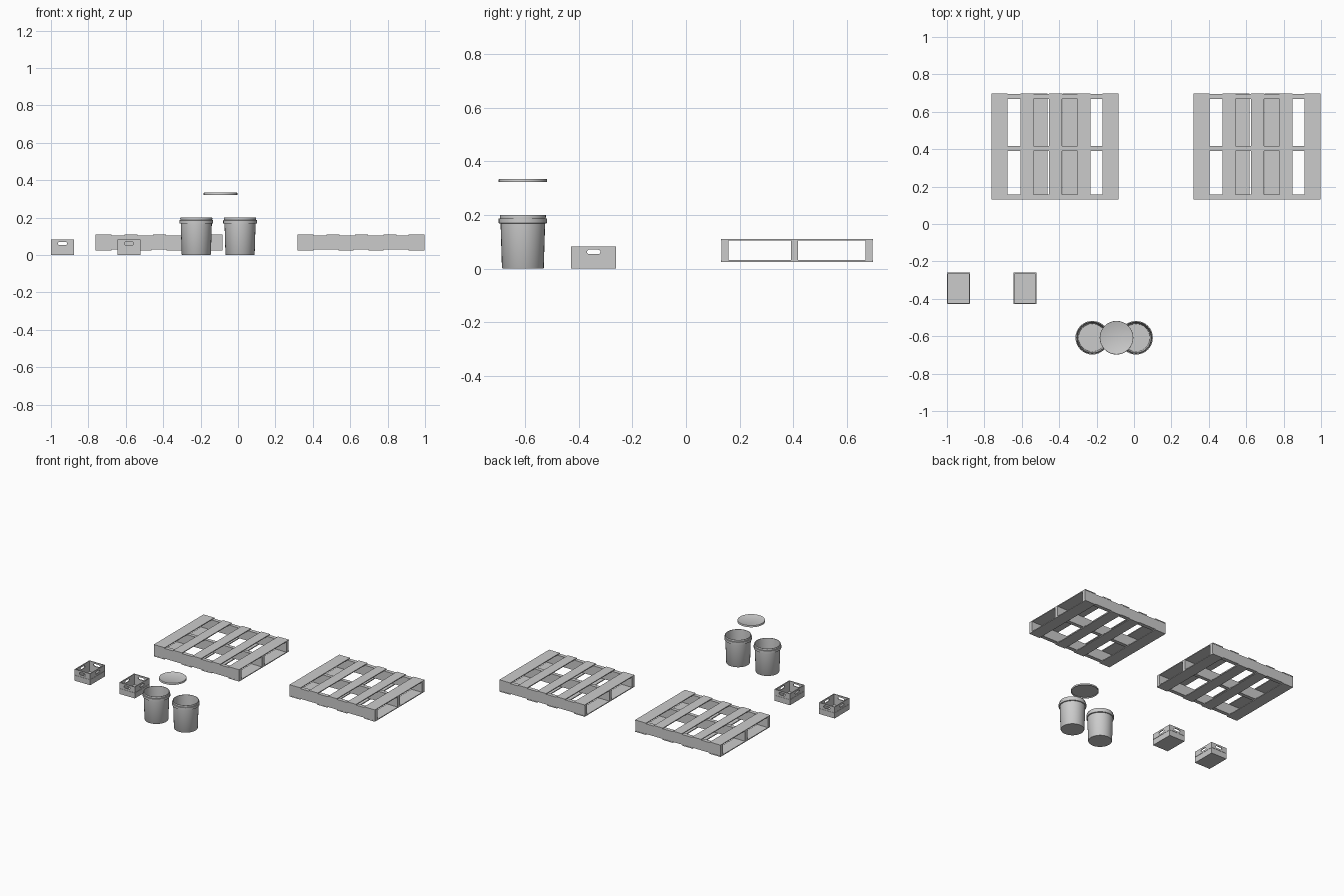
import bpy, bmesh, math
from mathutils import Matrix, Vector

if "Cube" in bpy.data.objects:
    bpy.data.objects.remove(bpy.data.objects["Cube"])


def finish(bm, name, smooth=False):
    bmesh.ops.recalc_face_normals(bm, faces=bm.faces)
    me = bpy.data.meshes.new(name)
    bm.to_mesh(me)
    bm.free()
    ob = bpy.data.objects.new(name, me)
    bpy.context.collection.objects.link(ob)
    if smooth:
        bpy.ops.object.select_all(action='DESELECT')
        ob.select_set(True)
        bpy.context.view_layer.objects.active = ob
        bpy.ops.object.shade_smooth_by_angle(angle=math.radians(35))
    return ob


def add_box(bm, x0, x1, y0, y1, z0, z1):
    m = Matrix.Translation(((x0 + x1) / 2, (y0 + y1) / 2, (z0 + z1) / 2))
    m = m @ Matrix.Diagonal((x1 - x0, y1 - y0, z1 - z0, 1))
    bmesh.ops.create_cube(bm, size=1, matrix=m)


def lathe(name, profile, x, y, sides=32):
    bm = bmesh.new()
    vs = [bm.verts.new((r, 0, z)) for r, z in profile]
    es = [bm.edges.new(p) for p in zip(vs, vs[1:])]
    bmesh.ops.spin(bm, geom=vs + es, cent=(0, 0, 0), axis=(0, 0, 1),
                   angle=math.tau, steps=sides)
    bmesh.ops.remove_doubles(bm, verts=bm.verts, dist=1e-5)
    bmesh.ops.translate(bm, verts=bm.verts, vec=(x, y, 0))
    return finish(bm, name, True)


def cut(ob, cutter):
    cutter.hide_render = True
    mod = ob.modifiers.new("cut", 'BOOLEAN')
    mod.operation, mod.solver, mod.object = 'DIFFERENCE', 'EXACT', cutter
    bpy.context.view_layer.objects.active = ob
    bpy.ops.object.modifier_apply(modifier=mod.name)
    bpy.data.objects.remove(cutter)


# Pallets: stringers along x, deck boards along y
TOP = [(0, .086), (.155, .225), (.307, .377), (.459, .529), (.593, .679)]
BOTTOM = [(0, .086), (.22, .30), (.379, .459), (.593, .679)]
STRINGERS = [(.132, .159), (.391, .417), (.668, .695)]


def pallet(name, x):
    bm = bmesh.new()
    for y0, y1 in STRINGERS:
        add_box(bm, x, x + .679, y0, y1, .031, .104)
    finish(bm, name + "_stringers")
    for part, boards, z in (("top", TOP, .104), ("bottom", BOTTOM, .025)):
        bm = bmesh.new()
        for a, b in boards:
            add_box(bm, x + a, x + b, .131, .697, z, z + .006)
        finish(bm, f"{name}_{part}_boards")


pallet("left_pallet", -.762)
pallet("right_pallet", .318)

# Open buckets with a collar below the lip
BUCKET = [(0, 0), (.076, 0), (.078, .003), (.083, .168), (.090, .169),
          (.090, .186), (.085, .187), (.086, .198), (.085, .2), (.082, .2),
          (.080, .168), (.074, .006), (0, .006)]
lathe("left_bucket", BUCKET, -.223, -.608)
lathe("right_bucket", BUCKET, .011, -.608)

# Floating lid, hollow underneath
LID = [(0, .333), (.083, .333), (.085, .334), (.089, .334), (.090, .332),
       (.090, .322), (.087, .322), (.086, .329), (0, .329)]
lathe("bucket_lid", LID, -.0935, -.608)


# Crates with grip slots in all four walls
def slot(length, height, depth, axis, centre):
    bm = bmesh.new()
    r, ring = height / 2, []
    for i in range(16):
        a = -math.pi / 2 + math.pi * (i % 8) / 7
        s = 1 if i < 8 else -1
        u, w = s * (length / 2 - r + r * math.cos(a)), s * r * math.sin(a)
        ring.append(bm.verts.new((u, -depth / 2, w)))
    f = bm.faces.new(ring)
    ext = bmesh.ops.extrude_face_region(bm, geom=[f])
    top = [v for v in ext['geom'] if isinstance(v, bmesh.types.BMVert)]
    bmesh.ops.translate(bm, verts=top, vec=(0, depth, 0))
    if axis == 'X':
        bmesh.ops.rotate(bm, verts=bm.verts, matrix=Matrix.Rotation(math.pi / 2, 3, 'Z'))
    bmesh.ops.translate(bm, verts=bm.verts, vec=Vector(centre))
    return finish(bm, "slot_cutter")


def crate(name, cx):
    cy, w, d, h, t = -.344, .062, .084, .082, .006
    bm = bmesh.new()
    add_box(bm, cx - w, cx + w, cy - d, cy + d, 0, h)
    ob = finish(bm, name)
    bm = bmesh.new()
    add_box(bm, cx - w + t, cx + w - t, cy - d + t, cy + d - t, .006, h + .05)
    cut(ob, finish(bm, "cavity_cutter"))
    # groove line at mid height
    bm = bmesh.new()
    for s in (-1, 1):
        xs = sorted((cx + s * (w - .002), cx + s * (w + .02)))
        ys = sorted((cy + s * (d - .002), cy + s * (d + .02)))
        add_box(bm, *xs, cy - d + .004, cy + d - .004, .039, .042)
        add_box(bm, cx - w + .004, cx + w - .004, *ys, .039, .042)
    cut(ob, finish(bm, "groove_cutter"))
    cut(ob, slot(.050, .017, .3, 'Y', (cx, cy, .062)))
    cut(ob, slot(.050, .017, .3, 'X', (cx, cy, .062)))


crate("left_crate", -.938)
crate("right_crate", -.583)
